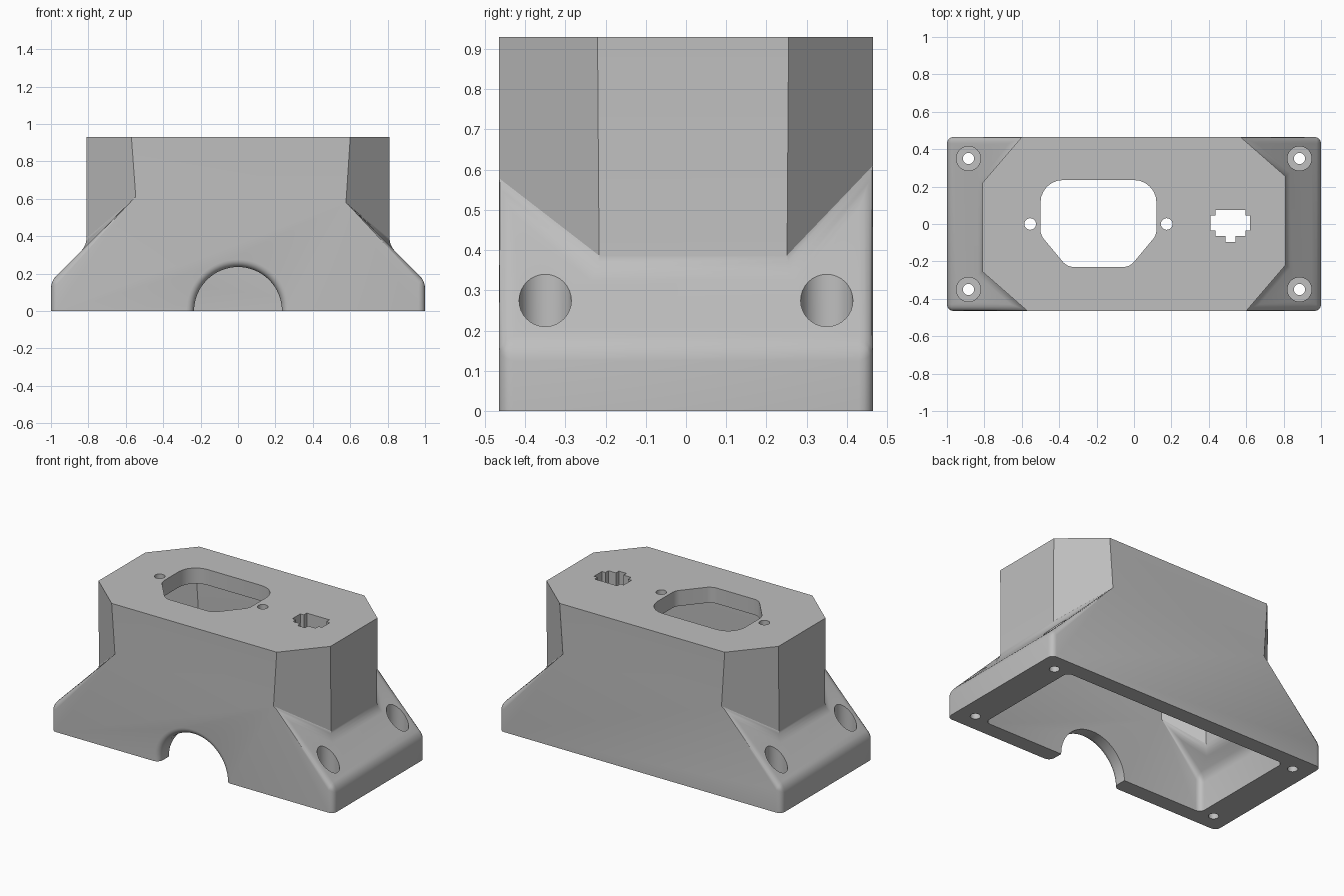
import bpy, bmesh, math
from mathutils import Vector

cube = bpy.data.objects.get("Cube")
if cube:
    bpy.data.objects.remove(cube, do_unlink=True)


def add_object(name, bm):
    bmesh.ops.recalc_face_normals(bm, faces=bm.faces)
    mesh = bpy.data.meshes.new(name)
    bm.to_mesh(mesh)
    bm.free()
    obj = bpy.data.objects.new(name, mesh)
    bpy.context.collection.objects.link(obj)
    return obj


def prism(name, points, bottom, top):
    """Vertical prism; bottom is a function of x and y so it can slope."""
    bm = bmesh.new()
    low = [bm.verts.new((x, y, bottom(x, y))) for x, y in points]
    high = [bm.verts.new((x, y, top)) for x, y in points]
    bm.faces.new(low[::-1])
    bm.faces.new(high)
    for i in range(len(points)):
        j = (i + 1) % len(points)
        bm.faces.new((low[i], low[j], high[j], high[i]))
    return add_object(name, bm)


def flat(z):
    return lambda x, y: z


def circle(cx, cy, r, count=32):
    angles = [2 * math.pi * i / count for i in range(count)]
    return [(cx + r * math.cos(a), cy + r * math.sin(a)) for a in angles]


def cut(obj, cutter):
    mod = obj.modifiers.new("cut", "BOOLEAN")
    mod.operation = "DIFFERENCE"
    mod.solver = "EXACT"
    mod.object = cutter
    bpy.context.view_layer.objects.active = obj
    bpy.ops.object.modifier_apply(modifier=mod.name)
    bpy.data.objects.remove(cutter, do_unlink=True)


def soften(obj, z_floor, z_limit, width):
    """Round the lower edges, leaving the floor and the column corners sharp."""
    bm = bmesh.new()
    bm.from_mesh(obj.data)
    bmesh.ops.remove_doubles(bm, verts=bm.verts, dist=0.0005)
    bmesh.ops.dissolve_limit(bm, angle_limit=0.01, verts=bm.verts, edges=bm.edges)
    edges = [e for e in bm.edges
             if all(v.co.z < z_limit for v in e.verts)
             and any(v.co.z > z_floor + 0.01 for v in e.verts)
             and e.calc_face_angle(0) > 0.1]
    bmesh.ops.bevel(bm, geom=edges, offset=width, offset_type="OFFSET",
                    segments=4, profile=0.5, affect="EDGES", clamp_overlap=True)
    bm.to_mesh(obj.data)
    bm.free()


def flared_block(name, hx, hy, z0, z1, corners, reach):
    """Box whose ends are cut back to an eight-sided column above sloped feet."""
    block = prism(name, [(-hx, -hy), (hx, -hy), (hx, hy), (-hx, hy)], flat(z0), z1)
    a, b, c, d = [Vector(p) for p in corners]
    before, after = a + (a - b) * 0.6, d + (d - c) * 0.6
    outline = [before, b, c, after, Vector((1.2, after.y)), Vector((1.2, before.y))]
    for side in (1, -1):
        points = [(side * p.x, side * p.y) for p in outline]
        cut(block, prism("end_cutter", points, lambda x, y: reach - abs(x), 1.5))
    soften(block, z0, z1 - 0.1, 0.035)
    return block


# Outer housing and its hollow interior
housing = flared_block("outlet_housing", 1.0, 0.465, 0.0, 0.93,
                       [(0.6, -0.465), (0.81, -0.22), (0.81, 0.255), (0.57, 0.465)], 1.16)
cavity = flared_block("cavity_cutter", 0.8, 0.365, -0.1, 0.83,
                      [(0.553, -0.365), (0.71, -0.18), (0.71, 0.21), (0.533, 0.365)], 1.02)
cut(housing, cavity)

# Front cable arch with a rounded outer lip
bm = bmesh.new()
lip, radius, count = 0.04, 0.235, 64
stations = [(-0.6, radius + lip)]
for i in range(7):
    a = math.pi / 2 * i / 6
    stations.append((-0.465 + lip * (1 - math.cos(a)), radius + lip * (1 - math.sin(a))))
stations.append((-0.2, radius))
rings = [[bm.verts.new((x, y, z)) for x, z in circle(0, 0, r, count)] for y, r in stations]
for r0, r1 in zip(rings, rings[1:]):
    for i in range(count):
        j = (i + 1) % count
        bm.faces.new((r0[i], r0[j], r1[j], r1[i]))
bm.faces.new(rings[0])
bm.faces.new(rings[-1])
cut(housing, add_object("arch_cutter", bm))

# Counterbored mounting holes in the four feet
for sx in (1, -1):
    for sy in (1, -1):
        x, y = sx * 0.885, sy * 0.35
        cut(housing, prism("bore_cutter", circle(x, y, 0.065), flat(0.1), 0.6))
        cut(housing, prism("screw_cutter", circle(x, y, 0.03), flat(-0.1), 0.3))


def arc(cx, cy, r, start, end, steps=6):
    angles = [math.radians(start + (end - start) * i / steps) for i in range(steps + 1)]
    return [(cx + r * math.cos(a), cy + r * math.sin(a)) for a in angles]


# Socket opening: rounded upper corners, softened chamfers below
socket = (arc(0.0, 0.115, 0.12, 0, 90) + arc(-0.38, 0.115, 0.12, 90, 180)
          + arc(-0.42, -0.03, 0.08, 180, 225) + arc(-0.32, -0.15, 0.08, 225, 270)
          + arc(-0.06, -0.15, 0.08, 270, 315) + arc(0.04, -0.03, 0.08, 315, 360))
cut(housing, prism("socket_cutter", socket, flat(0.7), 1.1))
for x in (-0.555, 0.175):
    cut(housing, prism("socket_screw_cutter", circle(x, 0, 0.031), flat(0.7), 1.1))

# Stepped data jack opening
half = [(0.08, 0.075), (0.08, 0.045), (0.105, 0.045), (0.105, -0.035),
        (0.08, -0.035), (0.08, -0.065), (0.027, -0.065), (0.027, -0.095)]
jack = [(0.515 + x, y) for x, y in half] + [(0.515 - x, y) for x, y in reversed(half)]
cut(housing, prism("jack_cutter", jack, flat(0.7), 1.1))

# Single grey plastic
grey = bpy.data.materials.new("grey_plastic")
grey.use_nodes = True
colour = (0.52, 0.52, 0.52, 1.0)
grey.diffuse_color = colour
grey.node_tree.nodes["Principled BSDF"].inputs["Base Color"].default_value = colour
housing.data.materials.clear()
housing.data.materials.append(grey)

bpy.ops.object.select_all(action="DESELECT")
housing.select_set(True)
bpy.context.view_layer.objects.active = housing
bpy.ops.object.shade_smooth_by_angle(angle=math.radians(30))
